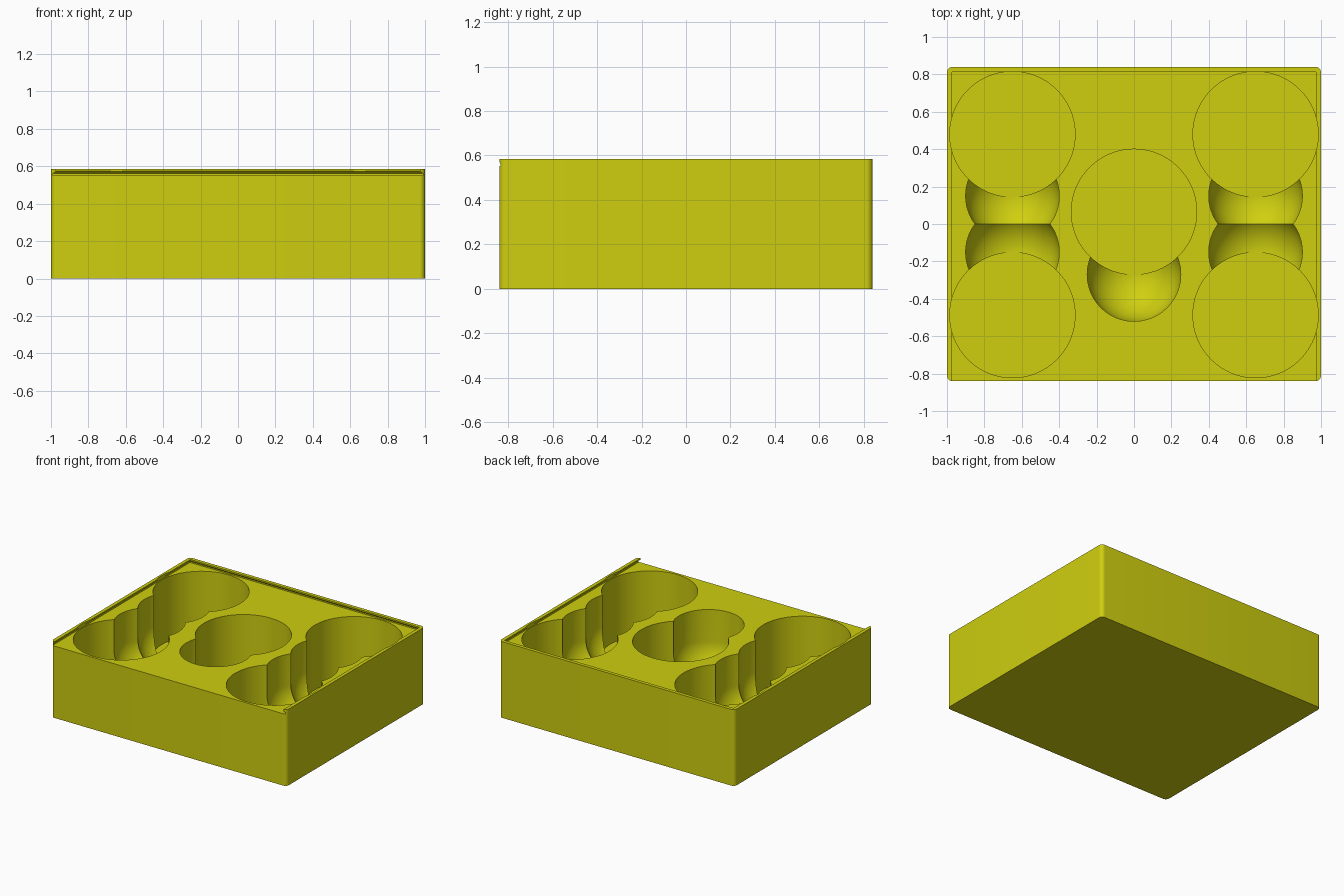
import bpy
import bmesh
from math import pi, sin, cos
from mathutils import Vector

if "Cube" in bpy.data.objects:
    bpy.data.objects.remove(bpy.data.objects["Cube"], do_unlink=True)

HX, HY, TOP = 1.0, 0.84, 0.585      # half sizes and height of the tray
LEDGE = 0.552                       # surface the sliding lid rests on
FLOOR, ABOVE = 0.055, 0.7           # pocket floor, cutter top

olive = bpy.data.materials.new("olive_yellow")
olive.use_nodes = True
color = (0.62, 0.62, 0.005, 1)
olive.diffuse_color = color
olive.node_tree.nodes["Principled BSDF"].inputs["Base Color"].default_value = color


def add_object(name, bm):
    bmesh.ops.recalc_face_normals(bm, faces=bm.faces)
    mesh = bpy.data.meshes.new(name)
    bm.to_mesh(mesh)
    bm.free()
    mesh.materials.append(olive)
    obj = bpy.data.objects.new(name, mesh)
    bpy.context.collection.objects.link(obj)
    return obj


def lathe(name, profile, x, y, steps=96):
    """Closed solid of revolution; the profile starts and ends on the axis."""
    bm = bmesh.new()
    verts = [bm.verts.new((r, 0, z)) for r, z in profile]
    edges = [bm.edges.new(pair) for pair in zip(verts, verts[1:])]
    bmesh.ops.spin(bm, geom=verts + edges, cent=(0, 0, 0), axis=(0, 0, 1),
                   angle=2 * pi, steps=steps)
    bmesh.ops.remove_doubles(bm, verts=bm.verts, dist=0.0001)
    bmesh.ops.translate(bm, verts=bm.verts, vec=Vector((x, y, 0)))
    return add_object(name, bm)


def pocket(name, x, y, r=0.335):
    return lathe(name, [(0, FLOOR), (r, FLOOR), (r, ABOVE), (0, ABOVE)], x, y)


def finger_hole(name, x, y, r=0.25, z=0.31):
    bowl = [(r * sin(a), z - r * cos(a)) for a in (i * pi / 48 for i in range(25))]
    bowl[0] = (0, z - r)
    return lathe(name, bowl + [(r, ABOVE), (0, ABOVE)], x, y)


def lid_slot(name):
    """Stacked rectangles, undercut on three sides and open at the front."""
    bm = bmesh.new()
    rings = []
    for inset, z in ((0.012, LEDGE), (0.012, 0.562), (0.027, 0.574), (0.027, ABOVE)):
        x, y = HX - inset, HY - inset
        rings.append([bm.verts.new(p) for p in
                      ((-x, -1, z), (x, -1, z), (x, y, z), (-x, y, z))])
    for low, high in zip(rings, rings[1:]):
        for i in range(4):
            j = (i + 1) % 4
            bm.faces.new((low[i], low[j], high[j], high[i]))
    bm.faces.new(rings[0])
    bm.faces.new(rings[-1])
    return add_object(name, bm)


# Tray block with rounded upright edges
bm = bmesh.new()
bmesh.ops.create_cube(bm, size=1)
bmesh.ops.scale(bm, verts=bm.verts, vec=(2 * HX, 2 * HY, TOP))
bmesh.ops.translate(bm, verts=bm.verts, vec=(0, 0, TOP / 2))
upright = [e for e in bm.edges if abs(e.verts[0].co.z - e.verts[1].co.z) > 0.1]
bmesh.ops.bevel(bm, geom=upright, offset=0.03, segments=8, profile=0.5,
                affect='EDGES')
tray = add_object("tray", bm)

# Cutters: lid slot, five round pockets and their finger holes
cutters = [lid_slot("lid_slot_cutter"), pocket("centre_pocket_cutter", 0, 0.065),
           finger_hole("centre_finger_cutter", 0, -0.27)]
for side, x in (("right", -0.65), ("left", 0.65)):
    for end, y, fy in (("front", -0.487, -0.15), ("back", 0.48, 0.15)):
        cutters.append(pocket(f"{end}_{side}_pocket_cutter", x, y))
        cutters.append(finger_hole(f"{end}_{side}_finger_cutter", x, fy))

for cutter in cutters:
    cutter.hide_render = True
    mod = tray.modifiers.new(cutter.name, 'BOOLEAN')
    mod.operation = 'DIFFERENCE'
    mod.solver = 'EXACT'
    mod.object = cutter

# Bake the cuts and drop the cutters
bpy.context.view_layer.update()
graph = bpy.context.evaluated_depsgraph_get()
carved = bpy.data.meshes.new_from_object(tray.evaluated_get(graph))
tray.modifiers.clear()
tray.data = carved
carved.materials.clear()
carved.materials.append(olive)
for poly in carved.polygons:
    poly.material_index = 0
for cutter in cutters:
    bpy.data.objects.remove(cutter, do_unlink=True)

for obj in bpy.context.selected_objects:
    obj.select_set(False)
tray.select_set(True)
bpy.context.view_layer.objects.active = tray
bpy.ops.object.shade_smooth_by_angle(angle=pi / 6)
